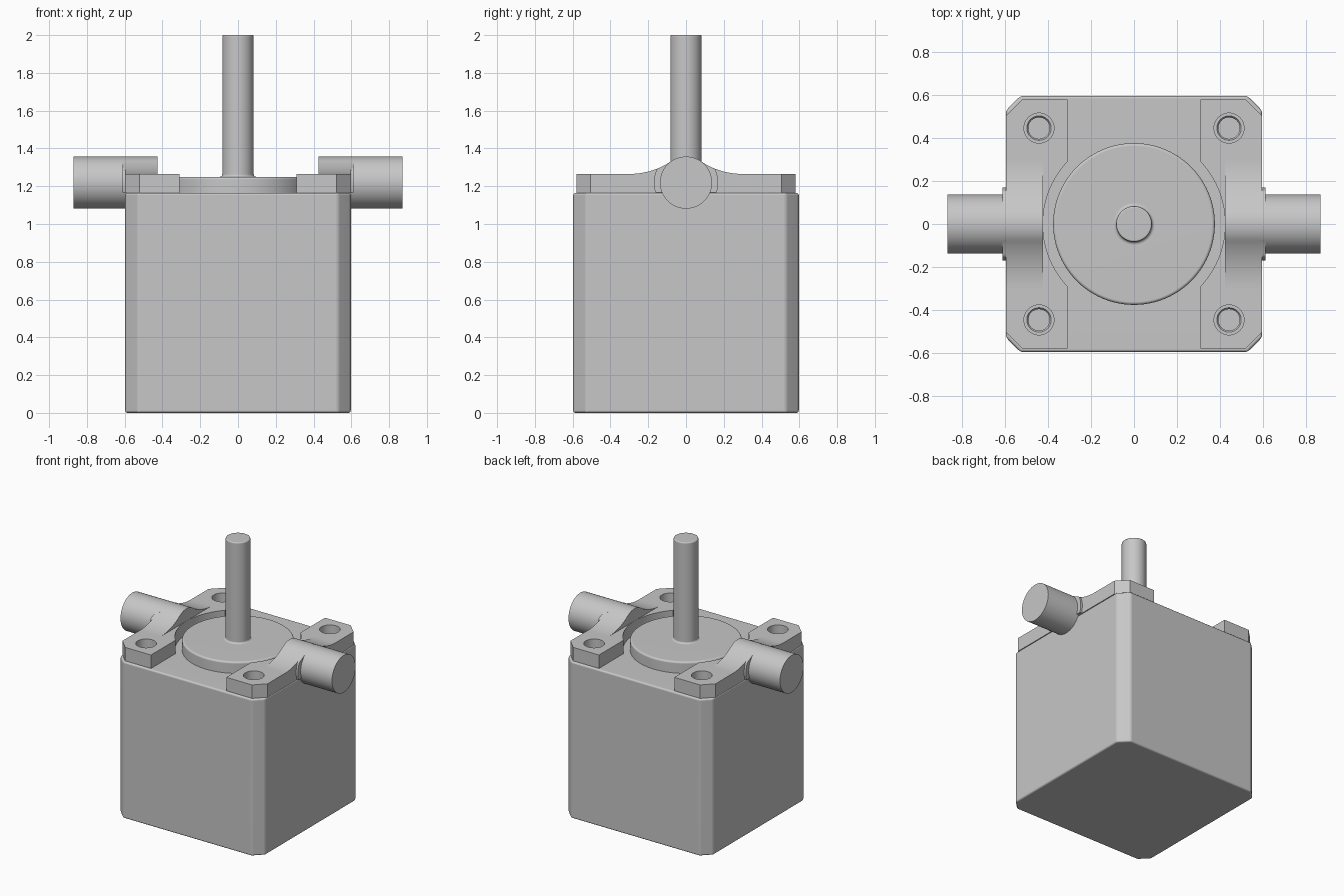
import bpy, bmesh, math
from mathutils import Matrix

if "Cube" in bpy.data.objects:
    bpy.data.objects.remove(bpy.data.objects["Cube"])

GREY = (0.57, 0.57, 0.57, 1)
metal = bpy.data.materials.new("plain grey metal")
metal.use_nodes = True
metal.diffuse_color = GREY
metal.node_tree.nodes["Principled BSDF"].inputs["Base Color"].default_value = GREY

DECK, PLATE_TOP = 1.165, 1.265      # body top and bracket top
PIN_Z, PIN_R = 1.219, 0.138         # side pin axis and radius
ALONG_X = Matrix(((0, 0, 1, 0), (1, 0, 0, 0), (0, 1, 0, 0), (0, 0, 0, 1)))
HOLES = [(x, y) for x in (-0.443, 0.443) for y in (-0.447, 0.447)]


def new_object(name, bm):
    bmesh.ops.recalc_face_normals(bm, faces=bm.faces)
    mesh = bpy.data.meshes.new(name)
    bm.to_mesh(mesh)
    bm.free()
    mesh.materials.append(metal)
    ob = bpy.data.objects.new(name, mesh)
    bpy.context.collection.objects.link(ob)
    return ob


def prism(name, outline, low, high, matrix=Matrix()):
    """Extrude a 2D outline along z, or along x with ALONG_X."""
    bm = bmesh.new()
    face = bm.faces.new([bm.verts.new((u, v, low)) for u, v in outline])
    ext = bmesh.ops.extrude_face_region(bm, geom=[face])["geom"]
    verts = [g for g in ext if isinstance(g, bmesh.types.BMVert)]
    bmesh.ops.translate(bm, verts=verts, vec=(0, 0, high - low))
    bm.transform(matrix)
    return new_object(name, bm)


def lathe(name, profile, matrix=Matrix(), steps=64):
    """Turn a (radius, height) profile that starts and ends on the axis."""
    bm = bmesh.new()
    vs = [bm.verts.new((r, 0, h)) for r, h in profile]
    edges = [bm.edges.new(pair) for pair in zip(vs, vs[1:])]
    bmesh.ops.spin(bm, geom=vs + edges, cent=(0, 0, 0), axis=(0, 0, 1),
                   angle=math.tau, steps=steps, use_merge=True)
    bmesh.ops.remove_doubles(bm, verts=bm.verts, dist=1e-5)
    bm.transform(matrix)
    return new_object(name, bm)


def fillet(cx, cz, r, start, end, n=4):
    return [(cx + r * math.cos(math.radians(start + (end - start) * i / n)),
             cz + r * math.sin(math.radians(start + (end - start) * i / n)))
            for i in range(n + 1)]


def select(ob):
    bpy.ops.object.select_all(action="DESELECT")
    ob.select_set(True)
    bpy.context.view_layer.objects.active = ob


def apply(ob, kind, **settings):
    select(ob)
    mod = ob.modifiers.new(kind.title(), kind)
    for key, value in settings.items():
        setattr(mod, key, value)
    bpy.ops.object.modifier_apply(modifier=mod.name)


def drill(ob, cutter):
    apply(ob, "BOOLEAN", operation="DIFFERENCE", solver="EXACT", object=cutter)
    bpy.data.objects.remove(cutter)


def finish(ob):
    select(ob)
    bpy.ops.object.shade_smooth_by_angle(angle=math.radians(32))
    ob.modifiers.new("Flat Faces", "WEIGHTED_NORMAL").keep_sharp = True


def octagon(hx, hy, c):
    q = [(hx, hy - c), (hx - c, hy)]
    q += [(-x, y) for x, y in reversed(q)]
    return q + [(-x, -y) for x, y in q]


# Body: chamfered block with soft edges and four blind screw holes
body = prism("body", octagon(0.597, 0.597, 0.068), 0, DECK)
apply(body, "BEVEL", width=0.013, segments=3, limit_method="ANGLE")
for x, y in HOLES:
    drill(body, lathe("hole_cutter",
                      [(0, 1.0), (0.05, 1.0), (0.05, 1.155), (0.057, DECK), (0.057, 1.2), (0, 1.2)],
                      Matrix.Translation((x, y, 0)), 32))
finish(body)

# Raised pilot disc and output shaft
finish(lathe("pilot_disc", [(0, 1.15), (0.377, 1.15)]
             + fillet(0.363, 1.236, 0.014, 0, 90) + [(0, 1.25)], steps=96))
finish(lathe("shaft", [(0, 1.24), (0.096, 1.24)] + fillet(0.096, 1.263, 0.013, 270, 180)
             + fillet(0.075, 1.992, 0.008, 0, 90) + [(0, 2.0)]))

# Height of the bracket hump: pin crown blending into the plate by a fillet
BLEND_Y, BLEND_R = 0.3, 0.4
TANGENT = BLEND_Y * PIN_R / (PIN_R + BLEND_R)


def hump_height(y):
    y = abs(y)
    if y <= TANGENT:
        return PIN_Z + math.sqrt(PIN_R ** 2 - y * y)
    if y >= BLEND_Y:
        return PLATE_TOP
    return PLATE_TOP + BLEND_R - math.sqrt(BLEND_R ** 2 - (BLEND_Y - y) ** 2)


# Bracket plate: chamfered outer corners, round clearance on the inner side
EDGE = 0.597
arc_end = math.acos(0.31 / 0.425)
outline = [(0.31, -0.58), (0.522, -0.58), (EDGE, -0.505),
           (EDGE, 0.505), (0.522, 0.58), (0.31, 0.58)]
outline += [(0.425 * math.cos(a), 0.425 * math.sin(a))
            for a in (arc_end * (1 - i / 12) for i in range(25))]
plate = prism("left_bracket_plate", outline, DECK - 0.002, PLATE_TOP)
for x, y in HOLES[2:]:
    drill(plate, lathe("hole_cutter", [(0, 1.1), (0.07, 1.1), (0.07, 1.4), (0, 1.4)],
                       Matrix.Translation((x, y, 0)), 40))

# Hump over the pin, collar at the bracket side, and the pin
ys = [BLEND_Y * (1 - i / 24) for i in range(49)]
hump = prism("left_bracket_hump", [(-BLEND_Y, 1.24), (BLEND_Y, 1.24)]
             + [(y, hump_height(y)) for y in ys], 0.425, EDGE, ALONG_X)
ring = fillet(0, PIN_Z, 0.17, -18, 198, 36)
collar = prism("left_pin_collar", [(y, min(z, hump_height(y))) for y, z in ring],
               0.58, 0.612, ALONG_X)
pin = lathe("left_pin", [(0, 0.58), (PIN_R, 0.58), (PIN_R, 0.87), (0, 0.87)],
            Matrix.Translation((0, 0, PIN_Z)) @ ALONG_X)

# Right side repeats the left, turned half a circle
for part in (plate, hump, collar, pin):
    finish(part)
    twin = part.copy()
    twin.data = part.data.copy()
    twin.name = part.name.replace("left", "right")
    twin.rotation_euler.z = math.pi
    bpy.context.collection.objects.link(twin)
